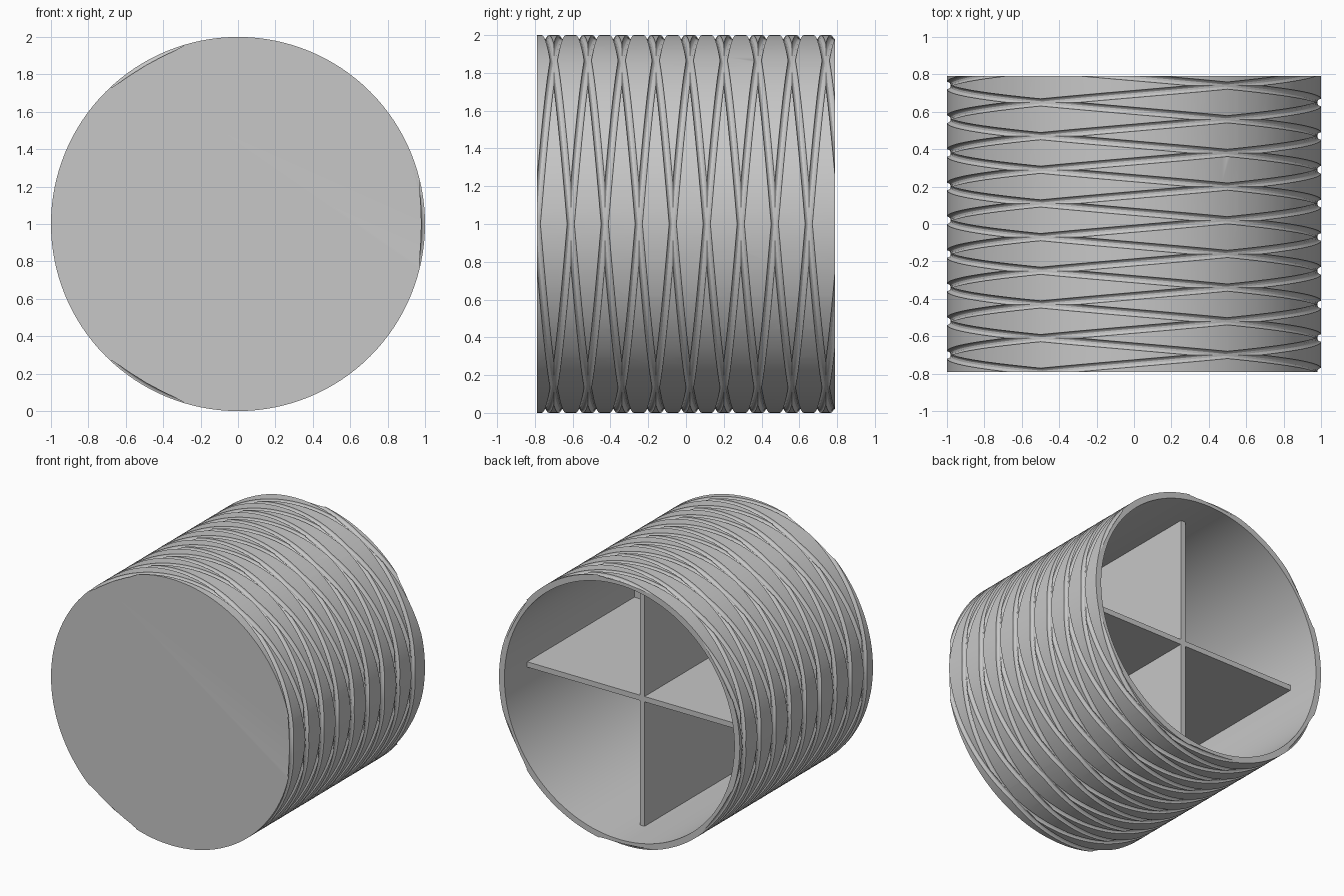
import bpy, bmesh, math
from mathutils import Matrix, Vector

RADIUS, HALF_LEN, CENTRE_Z = 1.0, 0.79, 1.0
WALL, FLOOR = 0.045, 0.04
GROOVE, SPACING, STARTS = 0.02, 0.18, 3

cube = bpy.data.objects.get("Cube")
if cube:
    bpy.data.objects.remove(cube, do_unlink=True)

grey = bpy.data.materials.new("plain_grey")
grey.use_nodes = True
colour = (0.57, 0.57, 0.57, 1)
grey.diffuse_color = colour
grey.node_tree.nodes["Principled BSDF"].inputs["Base Color"].default_value = colour


def finish(bm, name):
    bmesh.ops.recalc_face_normals(bm, faces=bm.faces)
    mesh = bpy.data.meshes.new(name)
    bm.to_mesh(mesh)
    bm.free()
    mesh.materials.append(grey)
    obj = bpy.data.objects.new(name, mesh)
    bpy.context.collection.objects.link(obj)
    return obj


def activate(obj):
    bpy.ops.object.select_all(action='DESELECT')
    obj.select_set(True)
    bpy.context.view_layer.objects.active = obj


# Cup: cylinder along y, hollowed from the back
def make_cup():
    bm = bmesh.new()
    place = Matrix.Translation((0, 0, CENTRE_Z)) @ Matrix.Rotation(math.pi / 2, 4, 'X')
    bmesh.ops.create_cone(bm, cap_ends=True, segments=128, radius1=RADIUS,
                          radius2=RADIUS, depth=2 * HALF_LEN, matrix=place)
    bm.normal_update()
    back = max(bm.faces, key=lambda f: f.calc_center_median().y)
    bmesh.ops.inset_region(bm, faces=[back], thickness=WALL, use_even_offset=True)
    inner = bmesh.ops.extrude_discrete_faces(bm, faces=[back])["faces"][0]
    bmesh.ops.translate(bm, verts=inner.verts, vec=(0, FLOOR - 2 * HALF_LEN, 0))
    return finish(bm, "cup")


# Cutter: three parallel round helices winding one way
def make_helices(direction, name):
    bm = bmesh.new()
    sides, per_turn = 12, 96
    pitch = SPACING * STARTS
    for start in range(STARTS):
        rings = []
        for i in range(int(per_turn * 4.2)):
            turn = i / per_turn
            angle = direction * turn * math.tau
            y = -HALF_LEN - pitch + SPACING * start + pitch * turn
            ring = []
            for j in range(sides):
                a = (j + 0.5) * math.tau / sides
                r = RADIUS + GROOVE * math.cos(a)
                ring.append(bm.verts.new((r * math.cos(angle),
                                          y + GROOVE * math.sin(a),
                                          CENTRE_Z + r * math.sin(angle))))
            rings.append(ring)
        for a, b in zip(rings, rings[1:]):
            for j in range(sides):
                k = (j + 1) % sides
                bm.faces.new((a[j], a[k], b[k], b[j]))
        bm.faces.new(rings[0])
        bm.faces.new(rings[-1])
    obj = finish(bm, name)
    obj.hide_render = True
    return obj


# Grooves cut in both winding directions
cup = make_cup()
for direction, name in ((1, "right_hand_cutter"), (-1, "left_hand_cutter")):
    cutter = make_helices(direction, name)
    before = len(cup.data.polygons)
    for solver in ('MANIFOLD', 'EXACT'):
        activate(cup)
        mod = cup.modifiers.new("grooves", 'BOOLEAN')
        mod.operation = 'DIFFERENCE'
        mod.object = cutter
        mod.solver = solver
        bpy.ops.object.modifier_apply(modifier=mod.name)
        if len(cup.data.polygons) > before:
            break
    bpy.data.objects.remove(cutter, do_unlink=True)

activate(cup)
bpy.ops.object.shade_smooth_by_angle(angle=math.radians(30))


# Crossed divider plates inside the cup
def add_box(bm, low, high):
    low, high = Vector(low), Vector(high)
    matrix = Matrix.Translation((low + high) / 2) @ Matrix.Diagonal((*(high - low), 1))
    bmesh.ops.create_cube(bm, size=1, matrix=matrix)


REACH, HALF_THICK, Y0, Y1 = 0.965, 0.02, -0.76, 0.52
bm = bmesh.new()
add_box(bm, (-HALF_THICK, Y0, CENTRE_Z - REACH), (HALF_THICK, Y1, CENTRE_Z + REACH))
for x0, x1 in ((-REACH, -HALF_THICK), (HALF_THICK, REACH)):
    add_box(bm, (x0, Y0, CENTRE_Z - HALF_THICK), (x1, Y1, CENTRE_Z + HALF_THICK))
finish(bm, "cross_divider")
